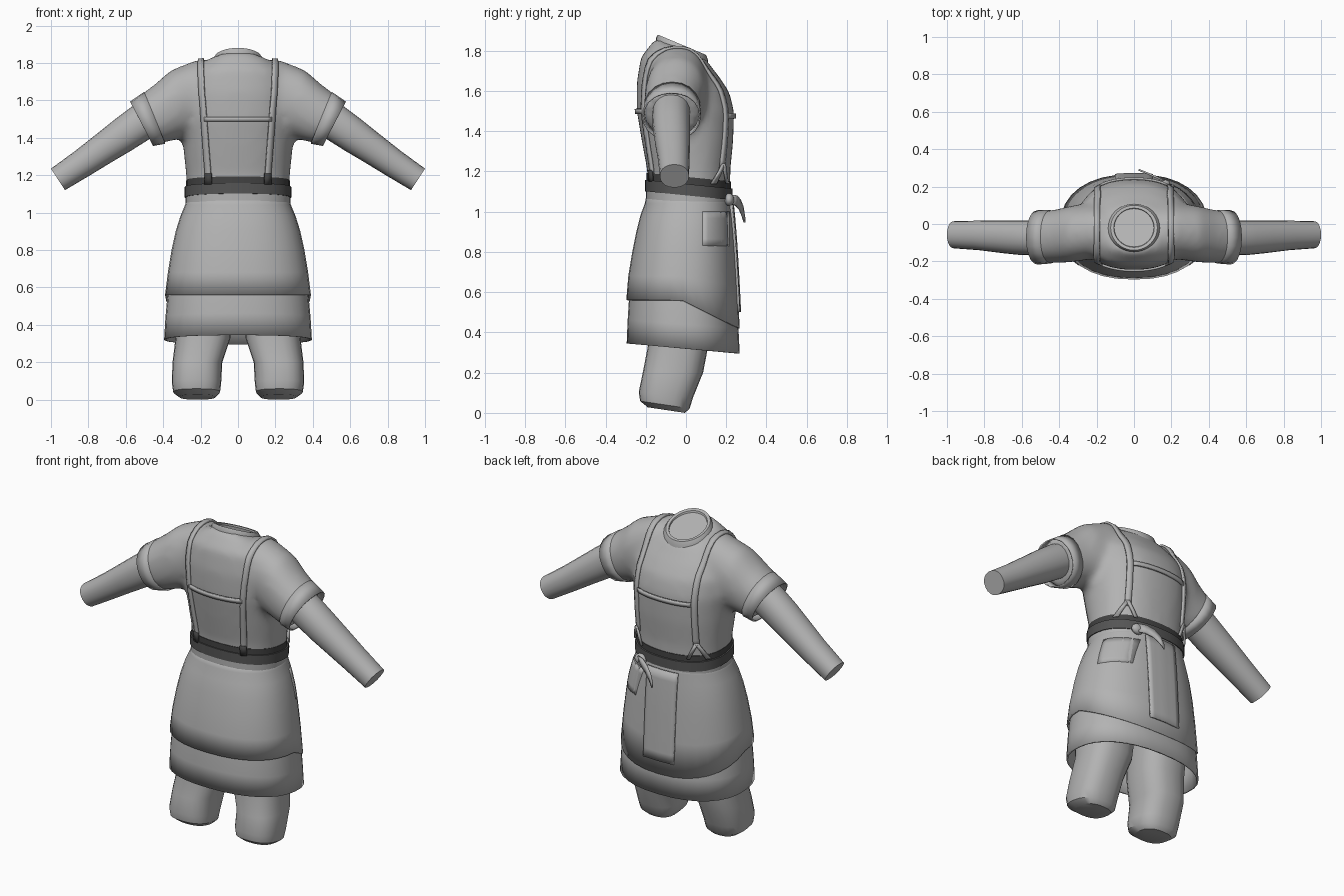
import bpy, bmesh, math
from mathutils import Vector
from mathutils.bvhtree import BVHTree

if "Cube" in bpy.data.objects:
    bpy.data.objects.remove(bpy.data.objects["Cube"])


def material(name, v):
    m = bpy.data.materials.new(name)
    m.diffuse_color = (v, v, v, 1)
    m.use_nodes = True
    m.node_tree.nodes["Principled BSDF"].inputs["Base Color"].default_value = m.diffuse_color
    return m


CLOTH = material("grey cloth", 0.45)
BELT = material("dark belt", 0.09)
TRIM = material("darker trim", 0.055)


def finish(ob, angle=40):
    bpy.ops.object.select_all(action='DESELECT')
    ob.select_set(True)
    bpy.context.view_layer.objects.active = ob
    bpy.ops.object.shade_smooth_by_angle(angle=math.radians(angle))


def make(name, rows, mat, closed=True, caps=True, thick=0, smooth=True):
    """Skin rows of points into a surface."""
    bm = bmesh.new()
    vs = [[bm.verts.new(p) for p in r] for r in rows]
    n = len(rows[0])
    for a, b in zip(vs, vs[1:]):
        for i in range(n if closed else n - 1):
            j = (i + 1) % n
            bm.faces.new((a[i], a[j], b[j], b[i]))
    if closed and caps:
        bm.faces.new(vs[0])
        bm.faces.new(vs[-1])
    bmesh.ops.recalc_face_normals(bm, faces=bm.faces)
    me = bpy.data.meshes.new(name)
    bm.to_mesh(me)
    bm.free()
    me.materials.append(mat)
    ob = bpy.data.objects.new(name, me)
    bpy.context.collection.objects.link(ob)
    if thick:
        m = ob.modifiers.new("thickness", 'SOLIDIFY')
        m.thickness, m.offset = thick, 0
    if smooth:
        finish(ob)
    return ob


def ring(c, u, v, n=32, e=2.3):
    """Rounded (superellipse) section around c with half axes u and v."""
    c, u, v = Vector(c), Vector(u), Vector(v)
    pts = []
    for i in range(n):
        a = 2 * math.pi * i / n
        k = [math.copysign(abs(f) ** (2 / e), f) for f in (math.cos(a), math.sin(a))]
        pts.append(c + u * k[0] + v * k[1])
    return pts


def level(z, rx, y0, y1, slope=0, cx=0, n=32, e=2.3):
    r = (y1 - y0) / 2
    return ring((cx, (y0 + y1) / 2, z), (rx, 0, 0), (0, r, slope * r), n, e)


def across(s, tx, tz, bx, bz, y0, y1, n=20):
    """Limb section from its top and bottom points; s mirrors it."""
    return ring((s * (tx + bx) / 2, (y0 + y1) / 2, (tz + bz) / 2),
                (s * (tx - bx) / 2, 0, (tz - bz) / 2), (0, (y1 - y0) / 2, 0), n, 2.15)


def bake(ob):
    dg = bpy.context.evaluated_depsgraph_get()
    me = bpy.data.meshes.new_from_object(ob.evaluated_get(dg))
    ob.modifiers.clear()
    ob.data = me


def surface(ob):
    return BVHTree.FromPolygons([v.co for v in ob.data.vertices],
                                [tuple(p.vertices) for p in ob.data.polygons])


def patch(name, tree, rays, mat, lift=0.006, thick=0.012):
    """Cloth strip laid on a surface: each ray is (start, direction)."""
    rows = []
    for row in rays:
        out = []
        for o, d in row:
            d = Vector(d)
            hit = tree.ray_cast(Vector(o), d)
            if hit[0]:
                nrm = hit[1] if hit[1].dot(d) < 0 else -hit[1]
                out.append(hit[0] + nrm * lift)
        if len(out) == len(row):
            rows.append(out)
    return make(name, rows, mat, closed=False, thick=thick)


# shirt: torso and short sleeves merged into one smooth body
shirt = make("shirt", [level(*r) for r in (
    (1.08, .27, -.19, .22), (1.2, .278, -.192, .22), (1.35, .293, -.22, .235),
    (1.5, .305, -.245, .24), (1.62, .30, -.245, .215, -.1), (1.72, .27, -.225, .165, -.25),
    (1.78, .2, -.175, .12, -.35), (1.812, .14, -.15, .1, -.42))], CLOTH, smooth=False)
sleeves = []
for s in (1, -1):
    sl = make("sleeve_helper", [across(s, *r) for r in (
        (.06, 1.80, .06, 1.45, -.14, .08), (.21, 1.822, .21, 1.42, -.185, .11),
        (.36, 1.762, .30, 1.40, -.205, .10), (.45, 1.683, .365, 1.38, -.21, .08),
        (.555, 1.605, .435, 1.365, -.21, .067))], CLOTH, smooth=False)
    m = shirt.modifiers.new("join", 'BOOLEAN')
    m.operation, m.object, m.solver = 'UNION', sl, 'EXACT'
    sleeves.append(sl)
m = shirt.modifiers.new("blend", 'REMESH')
m.mode, m.voxel_size = 'VOXEL', 0.022
m = shirt.modifiers.new("relax", 'SMOOTH')
m.factor, m.iterations = 0.5, 8
bake(shirt)
for sl in sleeves:
    bpy.data.objects.remove(sl)
finish(shirt, 60)
body = surface(shirt)

# collar and neck stump, tilted back
make("collar", [level(z, r, -.02 - k, -.02 + k, -.42, e=2) for z, r, k in (
    (1.78, .145, .13), (1.812, .138, .128), (1.83, .125, .12), (1.828, .108, .105),
    (1.818, .106, .102))], CLOTH)

# arms, cuffs, legs
for s, side in ((1, "right"), (-1, "left")):
    make("arm_" + side, [across(s, *r) for r in (
        (.45, 1.63, .37, 1.46, -.16, .02), (.57, 1.565, .47, 1.395, -.168, .02),
        (.66, 1.497, .57, 1.332, -.165, .02), (.75, 1.425, .67, 1.273, -.155, .02),
        (.87, 1.33, .79, 1.2, -.14, .018), (1.0, 1.235, .925, 1.12, -.13, .015))], CLOTH)
    make("sleeve_cuff_" + side, [across(s, *r) for r in (
        (.50, 1.642, .39, 1.372, -.207, .07), (.575, 1.59, .455, 1.36, -.213, .07))],
        CLOTH, caps=False, thick=.008)
    make("leg_" + side, [level(z, rx, y0, y1, sl, s * cx, 24, 2.5)
                         for z, cx, rx, y0, y1, sl in (
        (.75, .18, .16, -.17, .17, 0), (.33, .187, .147, -.19, .11, 0),
        (.2, .217, .133, -.215, .085, 0), (.09, .222, .132, -.235, .035, -.1),
        (.04, .221, .125, -.228, .018, -.15), (.014, .217, .095, -.19, -.005, -.15))], CLOTH)

# under skirt, open at the bottom
make("under_skirt", [level(*r) for r in (
    (.75, .345, -.255, .22), (.56, .372, -.278, .248, -.05), (.44, .383, -.285, .256, -.08),
    (.32, .39, -.29, .262, -.09))], CLOTH, caps=False, thick=.01)

# apron skirt whose hem drops towards the back
rows = [level(*r) for r in (
    (1.09, .265, -.19, .218), (1.04, .278, -.2, .222), (.98, .303, -.222, .228),
    (.9, .328, -.242, .235), (.8, .35, -.262, .242), (.68, .37, -.282, .252),
    (.56, .385, -.292, .262))]
for p in rows[-1]:
    p.z -= .5 * max(0, p.y + .02)
for p in rows[-2]:
    p.z -= .2 * max(0, p.y + .02)
apron = make("apron_skirt", rows, CLOTH, caps=False)
skirt = surface(apron)
m = apron.modifiers.new("thickness", 'SOLIDIFY')
m.thickness, m.offset = .01, 0

# back panel and side pocket on the apron
patch("back_panel", skirt, [[((x * .025, 1, 1.04 - i * .054), (0, -1, 0))
                             for x in range(-4, 5)] for i in range(11)], CLOTH, .01, .012)
patch("side_pocket", skirt, [[((1, .08 + j * .026, 1.0 - i * .034), (-1, 0, 0))
                              for j in range(6)] for i in range(6)], CLOTH, .004, .006)

# waist bands
for name, z0, z1, r, mat in (("waist_tie", 1.035, 1.085, .28, CLOTH),
                             ("belt", 1.08, 1.137, .285, BELT),
                             ("belt_top_edge", 1.13, 1.172, .277, TRIM)):
    g = r - .28
    make(name, [level(z, r + k, -.2 - g - k, .226 + g + k, -.1) for z, k in (
        (z0, -.02), (z0, 0), (z1, 0), (z1, -.02))], mat, caps=False)

# tie knot and hanging end
bpy.ops.mesh.primitive_uv_sphere_add(segments=16, ring_count=8, radius=.035,
                                     location=(.155, .215, 1.06))
knot = bpy.context.object
knot.name = "tie_knot"
knot.scale = (1.1, .7, .9)
knot.data.materials.append(CLOTH)
finish(knot)
make("tie_end", [[(x, y, z + h), (x, y, z - h)] for x, y, z, h in (
    (.16, .23, 1.06, .024), (.12, .25, 1.055, .026), (.08, .268, 1.035, .026),
    (.045, .282, 1.0, .025), (.025, .29, .96, .014))], CLOTH, closed=False, thick=.01)


# shoulder straps, running from the front belt over the shoulder to the back
def strap_rays(s):
    rays = []
    steps = [1.17 + .043 * i for i in range(11)]
    for z in steps:
        x = .155 + .045 * (z - 1.17) / .6
        rays.append([((s * x + w, -1, z), (0, 1, 0)) for w in (-.015, 0, .015)])
    for i in range(1, 16):
        a = math.pi * i / 16
        d = Vector((0, -math.cos(a), math.sin(a)))
        x = .19 + .008 * math.sin(a)
        rays.append([(Vector((s * x + w, -.02, 1.6)) + d, -d) for w in (-.015, 0, .015)])
    for z in reversed(steps[1:]):
        rays.append([((s * .193 + w, 1, z), (0, -1, 0)) for w in (-.015, 0, .015)])
    return rays


for s, side in ((1, "right"), (-1, "left")):
    patch("strap_" + side, body, strap_rays(s), CLOTH)
    # front clip and forked back end
    patch("strap_clip_" + side, body, [[((s * .155 + w, -1, z), (0, 1, 0))
          for w in (-.017, .017)] for z in (1.15, 1.18, 1.21)], TRIM, .013, .012)
    for k in (-1, 1):
        patch("strap_fork_" + side, body, [[((s * .195 + k * q + w, 1, z), (0, -1, 0))
              for w in (-.009, .009)] for z, q in ((1.24, 0), (1.2, .018), (1.14, .042))],
              CLOTH, .014, .01)

# cross straps on chest and back
for name, y, z in (("chest_strap", -1, 1.5), ("back_strap", 1, 1.475)):
    patch(name, body, [[(((i - 8) * .022, y, z + h), (0, -y, 0)) for h in (-.012, .012)]
                       for i in range(17)], CLOTH)
